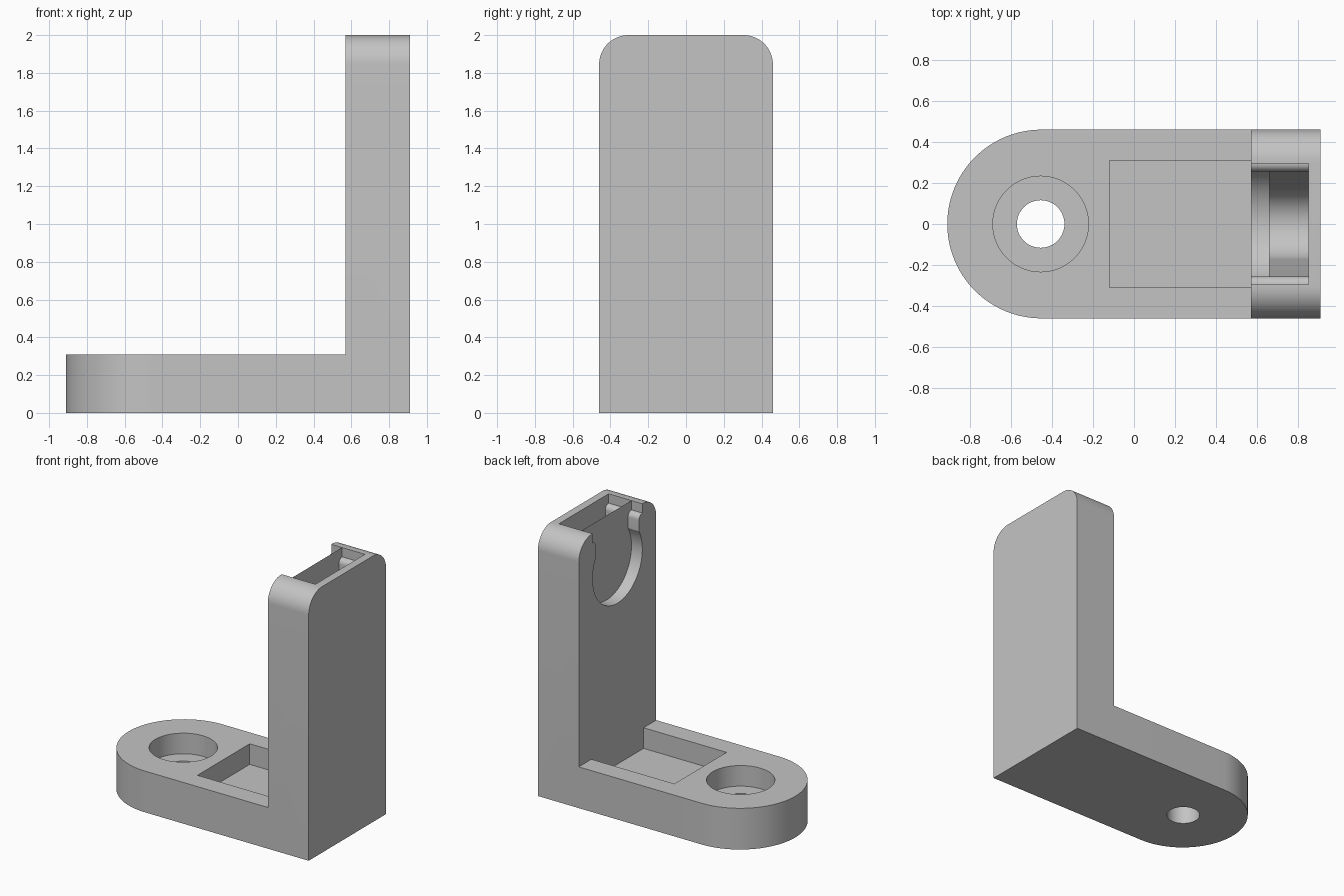
import bpy, bmesh
from math import sin, cos, radians, asin, degrees
from mathutils import Vector

if "Cube" in bpy.data.objects:
    bpy.data.objects.remove(bpy.data.objects["Cube"])

HALF, BASE_H, FACE, END = 0.46, 0.31, 0.57, 0.91
BORE_X, FLOOR = -0.455, 0.155
SLOT_R, SLOT_Z = 0.295, 1.66


def arc(cx, cy, r, a0, a1, n):
    """Points on a circle from angle a0 to a1 in degrees."""
    angles = [radians(a0 + (a1 - a0) * i / n) for i in range(n + 1)]
    return [(cx + r * cos(a), cy + r * sin(a)) for a in angles]


def mirrored(half):
    """Close a half outline by reflecting it across its first coordinate."""
    return half + [(-a, b) for a, b in reversed(half) if abs(a) > 1e-5]


def prism(name, outline, axis, lo, hi):
    """Extrude an xy outline along z, or a yz outline along x."""
    place = (lambda a, b: (a, b, lo)) if axis == "z" else (lambda a, b: (lo, a, b))
    bm = bmesh.new()
    face = bm.faces.new([bm.verts.new(place(a, b)) for a, b in outline])
    grown = bmesh.ops.extrude_face_region(bm, geom=[face])["geom"]
    shift = Vector((0, 0, hi - lo)) if axis == "z" else Vector((hi - lo, 0, 0))
    bmesh.ops.translate(bm, vec=shift, verts=[v for v in grown if isinstance(v, bmesh.types.BMVert)])
    bmesh.ops.recalc_face_normals(bm, faces=bm.faces)
    mesh = bpy.data.meshes.new(name)
    bm.to_mesh(mesh)
    bm.free()
    obj = bpy.data.objects.new(name, mesh)
    bpy.context.collection.objects.link(obj)
    return obj


def combine(target, tool, operation):
    """Apply a boolean and discard the tool."""
    mod = target.modifiers.new(tool.name, "BOOLEAN")
    mod.operation, mod.object, mod.solver = operation, tool, "EXACT"
    bpy.context.view_layer.objects.active = target
    bpy.ops.object.modifier_apply(modifier=mod.name)
    bpy.data.objects.remove(tool)


# Foot with a round end, and upright with rounded top corners
foot = prism("foot", arc(END * -1 + HALF, 0, HALF, 90, 270, 48) + [(0.75, -HALF), (0.75, HALF)], "z", 0, BASE_H)
corner = 0.155
upright = mirrored([(HALF, 0)] + arc(HALF - corner, 2 - corner, corner, 0, 90, 16))
bracket = prism("bracket", upright, "x", FACE, END)
combine(bracket, foot, "UNION")

# Screw hole, counterbore and rectangular pocket in the foot
combine(bracket, prism("counterbore", arc(BORE_X, 0, 0.233, 0, 360, 64)[:-1], "z", FLOOR, 0.5), "DIFFERENCE")
combine(bracket, prism("screw_hole", arc(BORE_X, 0, 0.116, 0, 360, 48)[:-1], "z", -0.1, 0.4), "DIFFERENCE")
pocket = [(-0.12, -0.31), (FACE, -0.31), (FACE, 0.31), (-0.12, 0.31)]
combine(bracket, prism("pocket", pocket, "z", FLOOR, 0.5), "DIFFERENCE")

# Snap-in slot: open top, a rounded lip on each side, round seat below
lip = 0.04
neck = [(SLOT_R, 2.1)] + arc(SLOT_R, 1.89, lip, 90, 180, 8)
lip_angle = 30
seat = mirrored(neck + arc(0, SLOT_Z, SLOT_R, lip_angle, -90, 32))
combine(bracket, prism("slot_front", seat, "x", 0.5, 0.66), "DIFFERENCE")

# Deeper chamber behind the seat, tapering down to a smaller round bottom
small_r, drop = 0.175, 0.75
taper = -degrees(asin((SLOT_R - small_r) / drop))
chamber = mirrored(neck + arc(0, SLOT_Z, SLOT_R, lip_angle, taper, 12)
                   + arc(0, SLOT_Z - drop, small_r, taper, -90, 20))
combine(bracket, prism("slot_chamber", chamber, "x", 0.66, 0.85), "DIFFERENCE")

# Plain grey finish
grey = bpy.data.materials.new("plain_grey")
grey.use_nodes = True
colour = (0.55, 0.55, 0.55, 1)
grey.diffuse_color = colour
grey.node_tree.nodes["Principled BSDF"].inputs["Base Color"].default_value = colour
bracket.data.materials.clear()
bracket.data.materials.append(grey)
for poly in bracket.data.polygons:
    poly.material_index = 0

bpy.ops.object.select_all(action="DESELECT")
bracket.select_set(True)
bpy.context.view_layer.objects.active = bracket
bpy.ops.object.shade_smooth_by_angle(angle=radians(25))
